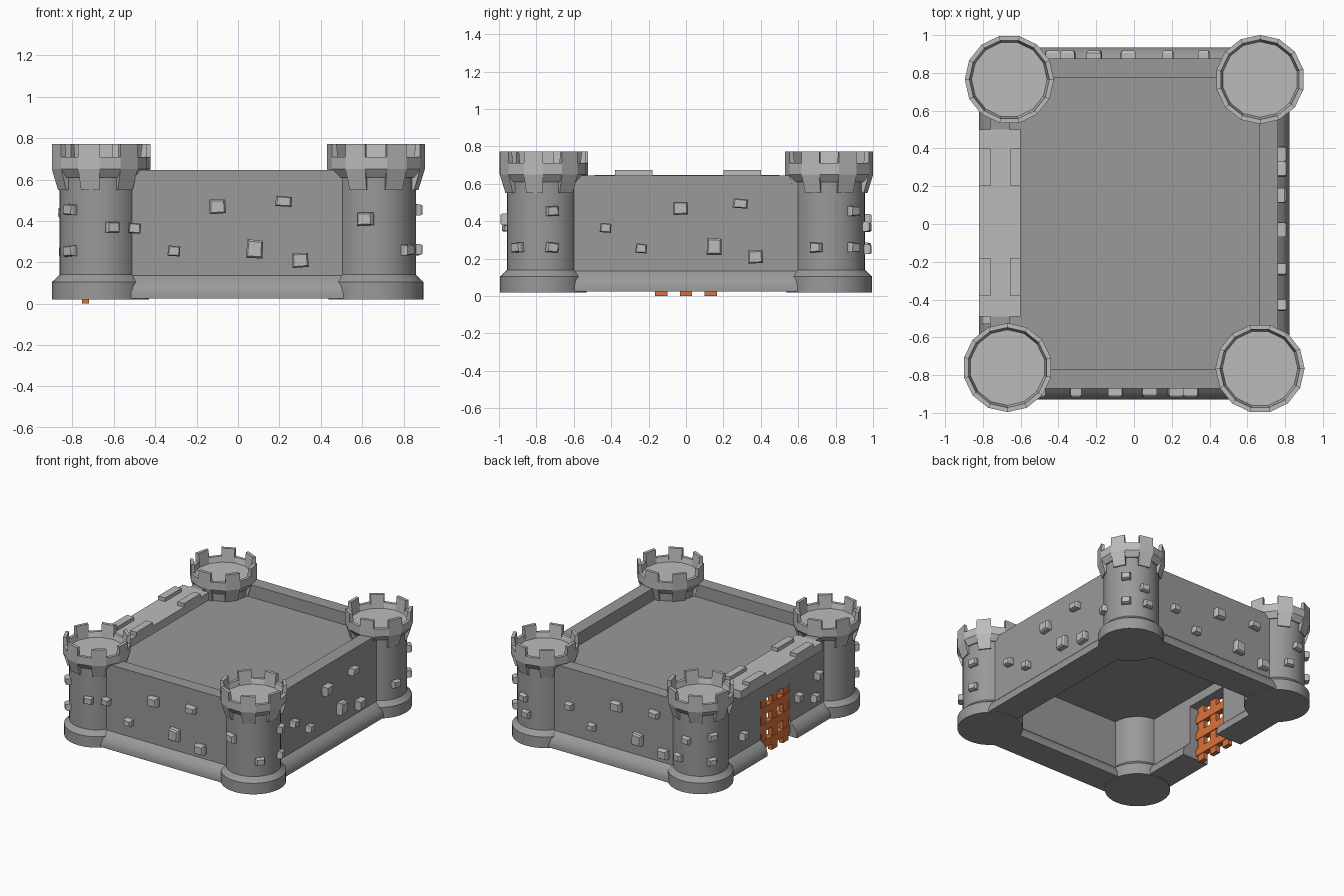
import bpy, bmesh, math, random
from mathutils import Matrix, Vector

if "Cube" in bpy.data.objects:
    bpy.data.objects.remove(bpy.data.objects["Cube"])

random.seed(4)
TAU = math.tau


def material(name, rgb):
    m = bpy.data.materials.new(name)
    m.diffuse_color = (*rgb, 1)
    m.use_nodes = True
    m.node_tree.nodes["Principled BSDF"].inputs["Base Color"].default_value = m.diffuse_color
    return m


DARK = material("dark_stone", (0.32, 0.32, 0.32))
LIGHT = material("light_stone", (0.50, 0.50, 0.50))
ORANGE = material("rusty_orange", (0.70, 0.17, 0.045))


def finish(bm, name, mat, smooth=False):
    bmesh.ops.recalc_face_normals(bm, faces=bm.faces)
    me = bpy.data.meshes.new(name)
    bm.to_mesh(me)
    bm.free()
    me.materials.append(mat)
    ob = bpy.data.objects.new(name, me)
    bpy.context.collection.objects.link(ob)
    if smooth:
        bpy.ops.object.select_all(action='DESELECT')
        ob.select_set(True)
        bpy.context.view_layer.objects.active = ob
        bpy.ops.object.shade_smooth_by_angle(angle=math.radians(35))
    return ob


def add_box(bm, lo, hi):
    size = [b - a for a, b in zip(lo, hi)]
    mid = [(a + b) / 2 for a, b in zip(lo, hi)]
    bmesh.ops.create_cube(bm, size=1, matrix=Matrix.Translation(mid) @ Matrix.Diagonal((*size, 1)))


def add_prism(bm, rings):
    # closed solid between two matching loops of points
    a, b = [[bm.verts.new(p) for p in r] for r in rings]
    bm.faces.new(a)
    bm.faces.new(b[::-1])
    n = len(a)
    for i in range(n):
        bm.faces.new((a[i], b[i], b[(i + 1) % n], a[(i + 1) % n]))


# Wall cross-section with a flared foot on both sides
HALF = [(0.11, 0.025), (0.11, 0.05), (0.10, 0.085), (0.075, 0.115), (0.05, 0.135), (0.05, 0.645)]
PROFILE = HALF + [(-d, z) for d, z in reversed(HALF)]


def wall(name, start, end):
    bm = bmesh.new()
    s, e = Vector((*start, 0)), Vector((*end, 0))
    d = (e - s).normalized()
    side = Vector((-d.y, d.x, 0))
    add_prism(bm, [[p + side * o + Vector((0, 0, z)) for o, z in PROFILE] for p in (s, e)])
    return finish(bm, name, DARK, True)


wall("front_wall", (-0.62, -0.82), (0.62, -0.82))
wall("back_wall", (-0.62, 0.825), (0.62, 0.825))
wall("right_wall", (0.712, -0.7), (0.712, 0.7))
wall("left_wall_front", (-0.71, -0.7), (-0.71, -0.18))
wall("left_wall_back", (-0.71, 0.18), (-0.71, 0.7))

# Courtyard deck
bm = bmesh.new()
add_box(bm, (-0.7, -0.79, 0.50), (0.68, 0.79, 0.55))
finish(bm, "courtyard_deck", DARK)

# Lintel over the gate
bm = bmesh.new()
add_box(bm, (-0.76, -0.18, 0.43), (-0.66, 0.18, 0.60))
finish(bm, "gate_lintel", DARK)

# Walkway and low battlements
bm = bmesh.new()
add_box(bm, (-0.82, -0.49, 0.585), (-0.60, 0.50, 0.647))
for y in (-0.28, 0.30):
    for x0, x1 in ((-0.82, -0.76), (-0.655, -0.60)):
        add_box(bm, (x0, y - 0.1, 0.64), (x1, y + 0.1, 0.675))
finish(bm, "gate_walkway", LIGHT)


def tower(name, cx, cy, turn):
    # shaft: revolved profile with a wider foot
    prof = [(0.229, 0.02), (0.229, 0.105), (0.207, 0.125), (0.193, 0.14), (0.193, 0.66)]
    n = 32
    bm = bmesh.new()
    rings = [[bm.verts.new((cx + r * math.cos(TAU * i / n), cy + r * math.sin(TAU * i / n), z))
              for i in range(n)] for r, z in prof]
    for a, b in zip(rings, rings[1:]):
        for i in range(n):
            j = (i + 1) % n
            bm.faces.new((a[i], a[j], b[j], b[i]))
    bm.faces.new(rings[0][::-1])
    bm.faces.new(rings[-1])
    finish(bm, name + "_shaft", DARK, True)

    # crown: fourteen wedges, every second one a merlon with a longer corbel
    bm = bmesh.new()
    for k in range(14):
        low, top = (0.55, 0.772) if k % 2 else (0.61, 0.71)
        sect = [(0.17, low), (0.205, low), (0.236, 0.65), (0.236, top), (0.212, top),
                (0.2, 0.67), (0.17, 0.67)]
        ends = []
        for a in (turn + TAU * k / 14, turn + TAU * (k + 1) / 14):
            ends.append([(cx + r * math.cos(a), cy + r * math.sin(a), z) for r, z in sect])
        add_prism(bm, ends)
    finish(bm, name + "_crown", LIGHT)

    # floor inside the crown
    bm = bmesh.new()
    bmesh.ops.create_cone(bm, cap_ends=True, segments=14, radius1=0.19, radius2=0.19, depth=0.02,
                          matrix=Matrix.Translation((cx, cy, 0.661)) @ Matrix.Rotation(turn, 4, 'Z'))
    finish(bm, name + "_floor", LIGHT)


TOWERS = {
    "front_right_tower": (0.667, -0.765, 0),
    "back_right_tower": (0.667, 0.765, math.pi / 2),
    "back_left_tower": (-0.66, 0.765, math.pi),
    "front_left_tower": (-0.67, -0.76, -math.pi / 2),
}
for name, spec in TOWERS.items():
    tower(name, *spec)


def add_stone(bm, x, y, z, angle, w, h):
    # small tapered, slightly tilted block facing outwards
    m = (Matrix.Translation((x, y, z)) @ Matrix.Rotation(angle, 4, 'Z')
         @ Matrix.Rotation(random.uniform(-0.09, 0.09), 4, 'X'))
    rings = []
    for depth, s in ((-0.03, 1), (0.034, 1), (0.046, 0.8)):
        rings.append([m @ Vector((depth, u * w * s / 2, v * h * s / 2))
                      for u, v in ((-1, -1), (1, -1), (1, 0.9), (-0.9, 1))])
    vs = [[bm.verts.new(p) for p in r] for r in rings]
    for a, b in zip(vs, vs[1:]):
        for i in range(4):
            j = (i + 1) % 4
            bm.faces.new((a[i], a[j], b[j], b[i]))
    bm.faces.new(vs[0][::-1])
    bm.faces.new(vs[-1])


# Protruding stones: one pattern repeated on three walls
PATTERN = [(-0.5, 0.365, 0.06, 0.05), (-0.31, 0.255, 0.06, 0.05), (-0.10, 0.47, 0.08, 0.07),
           (0.08, 0.265, 0.08, 0.09), (0.22, 0.495, 0.08, 0.05), (0.30, 0.21, 0.08, 0.07)]
bm = bmesh.new()
for p, z, w, h in PATTERN:
    add_stone(bm, p, -0.87, z, -math.pi / 2, w, h)
    add_stone(bm, 0.762, p + 0.07, z, 0, w, h)
    add_stone(bm, -p - 0.13, 0.872, z, math.pi / 2, w, h)
for y, z in ((-0.26, 0.30), (-0.46, 0.22), (0.41, 0.26), (-0.5, 0.38)):
    add_stone(bm, -0.76, y, z, math.pi, 0.06, 0.055)
finish(bm, "wall_stones", LIGHT)

TOWER_STONES = {
    "front_right_tower": [(-105, 0.41), (-42, 0.26), (14, 0.455), (14, 0.26)],
    "back_right_tower": [(-20, 0.26), (40, 0.455), (40, 0.26), (78, 0.37), (85, 0.25)],
    "back_left_tower": [(95, 0.41), (148, 0.25), (150, 0.44), (75, 0.26)],
    "front_left_tower": [(-134, 0.455), (-134, 0.255), (-72, 0.37)],
}
bm = bmesh.new()
for name, stones in TOWER_STONES.items():
    cx, cy, _ = TOWERS[name]
    for deg, z in stones:
        a = math.radians(deg)
        size = 0.08 if deg == -105 else 0.065
        add_stone(bm, cx + 0.18 * math.cos(a), cy + 0.18 * math.sin(a), z, a, size, size * 0.8)
finish(bm, "tower_stones", LIGHT)

# Portcullis grid
bm = bmesh.new()
for y in (-0.133, 0, 0.133):
    add_box(bm, (-0.755, y - 0.033, 0), (-0.72, y + 0.033, 0.44))
for z in (0.08, 0.21, 0.34):
    add_box(bm, (-0.76, -0.18, z - 0.03), (-0.715, 0.18, z + 0.03))
finish(bm, "portcullis", ORANGE)
